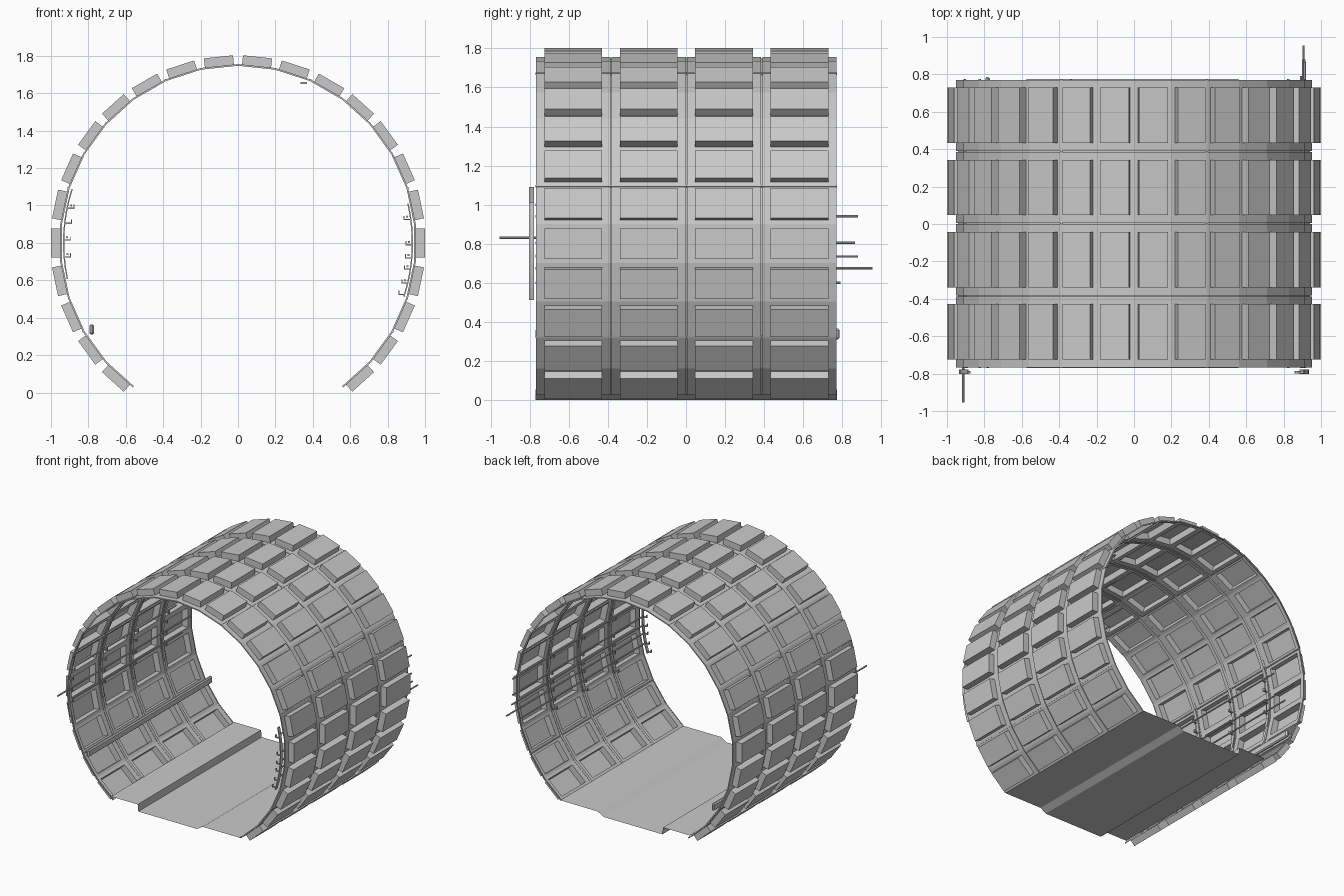
import bpy, bmesh, math
from mathutils import Vector

if "Cube" in bpy.data.objects:
    bpy.data.objects.remove(bpy.data.objects["Cube"])

CZ = 0.8            # height of the tunnel axis
R = 0.956           # lining vertex radius
STEP = math.radians(12)
PITCH, Y0 = 0.386, -0.77
RIB = 0.009         # depth of the ring end flanges


def mat(name, v):
    m = bpy.data.materials.new(name)
    m.diffuse_color = (v, v, v, 1)
    m.use_nodes = True
    m.node_tree.nodes["Principled BSDF"].inputs["Base Color"].default_value = m.diffuse_color
    return m


GREY = mat("concrete_grey", 0.59)


def finish(name, bm):
    me = bpy.data.meshes.new(name)
    bm.to_mesh(me)
    bm.free()
    me.materials.append(GREY)
    ob = bpy.data.objects.new(name, me)
    bpy.context.collection.objects.link(ob)
    return ob


def polar(r, a, y):
    return Vector((r * math.cos(a), y, CZ + r * math.sin(a)))


def quad(bm, pts):
    return bm.faces.new([bm.verts.new(p) for p in pts])


def box(bm, lo, hi):
    v = [bm.verts.new((x, y, z)) for x in (lo[0], hi[0]) for y in (lo[1], hi[1]) for z in (lo[2], hi[2])]
    for f in ((0, 1, 3, 2), (4, 6, 7, 5), (0, 4, 5, 1), (2, 3, 7, 6), (0, 2, 6, 4), (1, 5, 7, 3)):
        bm.faces.new([v[i] for i in f])


def loop_band(bm, a, b):
    for i in range(4):
        j = (i + 1) % 4
        quad(bm, (a[i], b[i], b[j], a[j]))


# Lining rings: flat panels, each with a pocket pushed outwards
def ring(k):
    bm = bmesh.new()
    ya, yb = Y0 + k * PITCH + 0.003, Y0 + (k + 1) * PITCH - 0.003
    yc = (ya + yb) / 2
    for s in range(24):
        mid = math.radians(-48) + s * STEP
        a0, a1 = mid - STEP / 2, mid + STEP / 2
        n = Vector((math.cos(mid), 0, math.sin(mid)))
        t = Vector((-math.sin(mid), 0, math.cos(mid)))
        flat = R * math.cos(STEP / 2)

        def rect(r, hw, hy):
            c = Vector((0, yc, CZ)) + n * r
            return [c + t * u * hw + Vector((0, w * hy, 0))
                    for u, w in ((-1, -1), (1, -1), (1, 1), (-1, 1))]
        outer = [polar(R, a0, ya), polar(R, a1, ya), polar(R, a1, yb), polar(R, a0, yb)]
        mouth, base = rect(flat, 0.078, 0.148), rect(1.0, 0.078, 0.148)
        loop_band(bm, outer, mouth)
        loop_band(bm, mouth, base)
        quad(bm, base)
        # end flanges
        for y in (ya, yb):
            quad(bm, (polar(R, a0, y), polar(R, a1, y), polar(R - RIB, a1, y), polar(R - RIB, a0, y)))
            d = 0.008 if y == ya else -0.008
            quad(bm, (polar(R - RIB, a0, y), polar(R - RIB, a1, y),
                      polar(R - RIB, a1, y + d), polar(R - RIB, a0, y + d)))
        # bottom of the groove to the next ring
        if k < 3:
            quad(bm, (polar(R - RIB, a0, yb), polar(R - RIB, a1, yb),
                      polar(R - RIB, a1, yb + 0.006), polar(R - RIB, a0, yb + 0.006)))
    bmesh.ops.remove_doubles(bm, verts=bm.verts, dist=1e-5)
    bmesh.ops.recalc_face_normals(bm, faces=bm.faces)
    finish(f"lining_ring_{k + 1}", bm)


for k in range(4):
    ring(k)

# Joint strips between the lining segments
bm = bmesh.new()
for deg in (-30, 18, 66, 114, 162, 210):
    a, d = math.radians(deg), 0.004
    p = [[polar(r, a + s * d, y) for r, s in ((R + .002, -1), (R + .002, 1), (R - RIB, 1), (R - RIB, -1))]
         for y in (Y0, Y0 + 4 * PITCH)]
    loop_band(bm, p[0], p[1])
    quad(bm, p[0])
    quad(bm, p[1][::-1])
finish("segment_joints", bm)

# Floor sheet with a raised walkway on the left and a step on the right
prof = [(-0.575, 0.055), (-0.34, 0.055), (-0.335, 0.0), (-0.05, 0.0), (0.18, 0.0), (0.23, 0.03), (0.56, 0.03)]
bm = bmesh.new()
for (x0, z0), (x1, z1) in zip(prof, prof[1:]):
    quad(bm, ((x0, Y0, z0), (x1, Y0, z1), (x1, Y0 + 4 * PITCH, z1), (x0, Y0 + 4 * PITCH, z0)))
bmesh.ops.remove_doubles(bm, verts=bm.verts, dist=1e-5)
finish("floor", bm)


def rod(name, x, z, y0, y1, r):
    bm = bmesh.new()
    bmesh.ops.create_cone(bm, cap_ends=True, segments=8, radius1=r, radius2=r, depth=y1 - y0)
    for v in bm.verts:
        v.co = Vector((v.co.x + x, v.co.z + (y0 + y1) / 2, v.co.y + z))
    bmesh.ops.recalc_face_normals(bm, faces=bm.faces)
    finish(name, bm)


# Cable racks: thin curved bars with hooks along both walls
def rack(name, side, y, lo, hi, hooks):
    bm = bmesh.new()
    n = 8
    for i in range(n):
        a, b = (math.radians(lo + (hi - lo) * q / n) for q in (i, i + 1))
        ends = [[polar(r, g, yy) for r, yy in ((.929, y), (.936, y), (.936, y + .026), (.929, y + .026))]
                for g in (a, b)]
        loop_band(bm, ends[0], ends[1])
    for z in hooks:
        x = math.sqrt(0.93 ** 2 - (z - CZ) ** 2)
        box(bm, (x - 0.035, y + 0.005, z - 0.018), (x, y + 0.018, z - 0.012))
        box(bm, (x - 0.035, y + 0.005, z - 0.018), (x - 0.030, y + 0.018, z + 0.005))
    for v in bm.verts:
        v.co.x *= side
    bmesh.ops.remove_doubles(bm, verts=bm.verts, dist=1e-5)
    bmesh.ops.recalc_face_normals(bm, faces=bm.faces)
    finish(name, bm)


LEFT = (1.0, 0.92, 0.83, 0.74)
RIGHT = (0.94, 0.805, 0.735, 0.675, 0.6, 0.54)
for i, y in enumerate((-0.803, -0.397, -0.011, 0.375)):
    rack(f"left_rack_{i + 1}", -1, y, -12, 18, LEFT)
    rack(f"right_rack_{i + 1}", 1, y, -18, 13, RIGHT)

# Cables resting on the hooks
for i, (z, y0, y1) in enumerate(((1.0, -0.77, 0.5), (0.83, -0.955, 0.7), (0.74, -0.77, 0.6))):
    rod(f"left_cable_{i + 1}", -(math.sqrt(0.93 ** 2 - (z - CZ) ** 2) - 0.016), z, y0, y1, 0.006)
for i, (z, y1) in enumerate(((0.94, 0.88), (0.805, 0.865), (0.735, 0.88), (0.675, 0.955), (0.6, 0.79))):
    rod(f"right_cable_{i + 1}", math.sqrt(0.93 ** 2 - (z - CZ) ** 2) - 0.016, z, -0.77, y1, 0.006)

# Duct low on the left wall, small lamp strip near the crown
bm = bmesh.new()
box(bm, (-0.795, -0.77, 0.31), (-0.77, 0.785, 0.365))
bmesh.ops.bevel(bm, geom=bm.edges[:], offset=0.008, segments=1, affect='EDGES')
finish("wall_duct", bm)
bm = bmesh.new()
box(bm, (0.335, -0.2, 1.65), (0.37, 0.2, 1.66))
finish("ceiling_lamp", bm)
